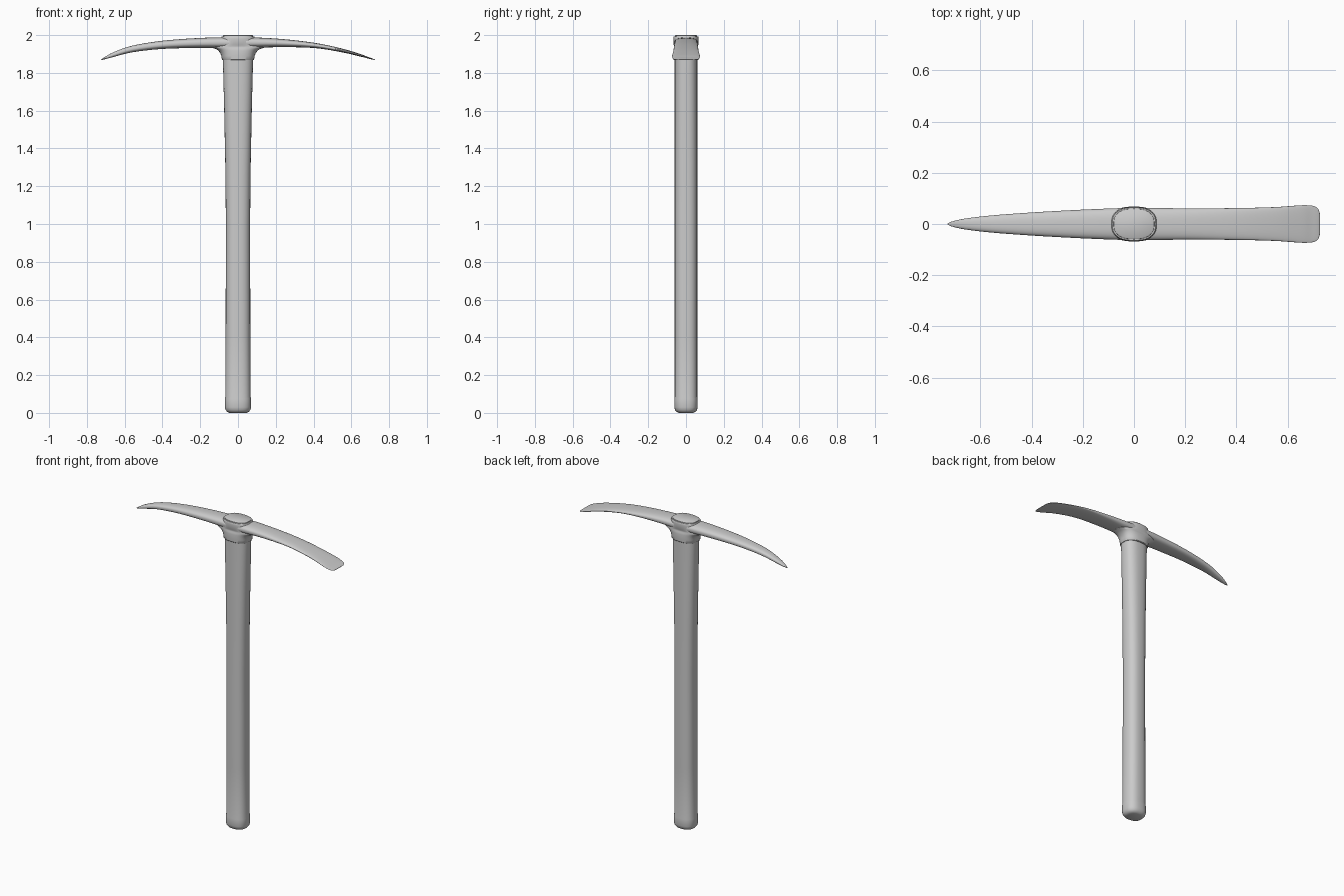
import bpy, bmesh, math

if "Cube" in bpy.data.objects:
    bpy.data.objects.remove(bpy.data.objects["Cube"])


def superellipse(a, b, n, count=40):
    """Rounded closed outline with half-sizes a and b."""
    pts = []
    for i in range(count):
        t = 2 * math.pi * i / count
        c, s = math.cos(t), math.sin(t)
        pts.append((a * math.copysign(abs(c) ** (2 / n), c),
                    b * math.copysign(abs(s) ** (2 / n), s)))
    return pts


def spline(rows, steps):
    """Catmull-Rom smoothing through a table of section values."""
    out = []
    for i in range(len(rows) - 1):
        p0, p1 = rows[max(i - 1, 0)], rows[i]
        p2, p3 = rows[i + 1], rows[min(i + 2, len(rows) - 1)]
        for k in range(steps):
            t = k / steps
            out.append([b + 0.5 * t * (c - a + t * (2*a - 5*b + 4*c - d + t * (3*(b - c) + d - a)))
                        for a, b, c, d in zip(p0, p1, p2, p3)])
    return out + [list(rows[-1])]


def loft(name, rings, angle=40):
    """Skin a list of rings, cap both ends and shade smooth."""
    bm = bmesh.new()
    vs = [[bm.verts.new(p) for p in ring] for ring in rings]
    for a, b in zip(vs, vs[1:]):
        for i in range(len(a)):
            j = (i + 1) % len(a)
            bm.faces.new((a[i], a[j], b[j], b[i]))
    bm.faces.new(vs[0])
    bm.faces.new(vs[-1])
    bmesh.ops.recalc_face_normals(bm, faces=bm.faces[:])
    me = bpy.data.meshes.new(name)
    bm.to_mesh(me)
    bm.free()
    ob = bpy.data.objects.new(name, me)
    bpy.context.collection.objects.link(ob)
    bpy.ops.object.select_all(action='DESELECT')
    ob.select_set(True)
    bpy.context.view_layer.objects.active = ob
    bpy.ops.object.shade_smooth_by_angle(angle=math.radians(angle))
    return ob


def upright(name, rows, n):
    """Loft along z from rows of (z, half-width x, half-width y)."""
    return loft(name, [[(x, y, z) for x, y in superellipse(a, b, n)] for z, a, b in rows])


# Handle: swollen grip end, slim shaft, flaring into the eye
upright("handle", [
    (0.0, 0.045, 0.038), (0.005, 0.057, 0.050), (0.015, 0.065, 0.058), (0.03, 0.069, 0.062),
    (0.075, 0.069, 0.062), (0.085, 0.067, 0.060), (0.4, 0.0655, 0.060), (1.0, 0.064, 0.060),
    (1.3, 0.067, 0.060), (1.6, 0.073, 0.060), (1.8, 0.078, 0.060), (1.87, 0.080, 0.060),
    (1.99, 0.080, 0.060), (1.997, 0.079, 0.059), (2.0, 0.075, 0.055)], 2.5)

# Socket: collar that fillets out into the underside of the arms, with a rim on top
upright("head_socket", [
    (1.867, 0.083, 0.064), (1.87, 0.085, 0.067), (1.89, 0.088, 0.068), (1.905, 0.094, 0.068),
    (1.918, 0.104, 0.067), (1.927, 0.118, 0.066), (1.934, 0.14, 0.063), (1.942, 0.14, 0.062),
    (1.95, 0.097, 0.067), (1.98, 0.09, 0.066), (1.99, 0.088, 0.066), (1.993, 0.085, 0.064)], 2.5)

# Arms: pointed pick on -x, flat adze on +x; rows of (x, top z, bottom z, half-width y)
arms = [
    (-0.727, 1.869, 1.867, 0.002), (-0.71, 1.881, 1.871, 0.010), (-0.66, 1.909, 1.884, 0.021),
    (-0.56, 1.944, 1.909, 0.033), (-0.40, 1.970, 1.927, 0.045), (-0.20, 1.985, 1.932, 0.056),
    (0.0, 1.989, 1.930, 0.063), (0.20, 1.982, 1.936, 0.061), (0.40, 1.960, 1.932, 0.062),
    (0.55, 1.929, 1.909, 0.066), (0.65, 1.899, 1.886, 0.073), (0.69, 1.884, 1.876, 0.072),
    (0.71, 1.877, 1.871, 0.067), (0.72, 1.873, 1.869, 0.057), (0.725, 1.870, 1.868, 0.042)]
loft("head_arms", [[(x, y, (zt + zb) / 2 + z)
                    for y, z in superellipse(w, (zt - zb) / 2, 2.5)]
                   for x, zt, zb, w in spline(arms, 4)], 50)
